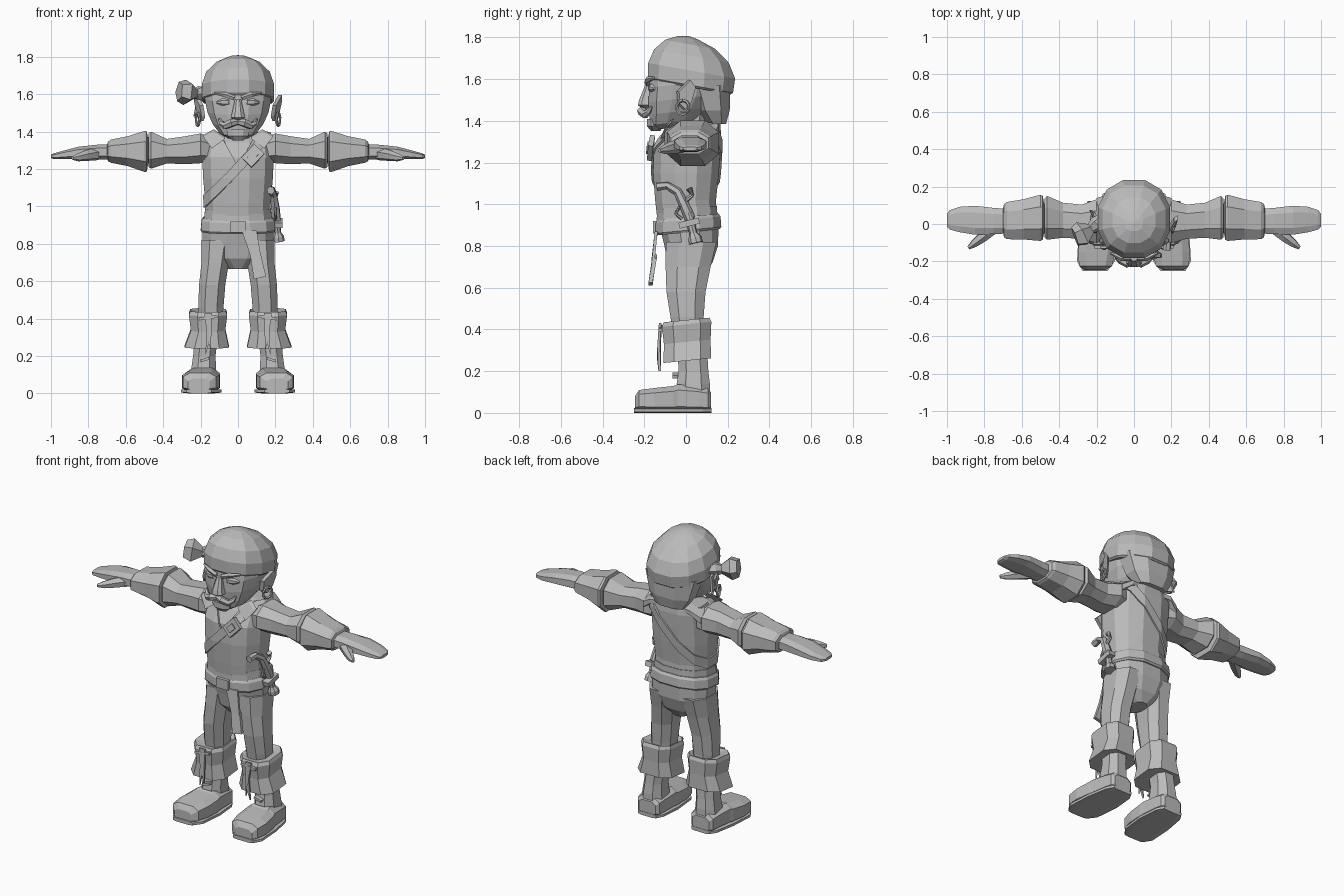
import bpy, bmesh, math
from mathutils import Vector, Matrix

grey = bpy.data.materials.new("plain_grey")
grey.diffuse_color = (0.5, 0.5, 0.5, 1)


def finish(name, bm, mirror=False, shell=0):
    bmesh.ops.recalc_face_normals(bm, faces=bm.faces[:])
    me = bpy.data.meshes.new(name)
    bm.to_mesh(me)
    bm.free()
    me.materials.append(grey)
    ob = bpy.data.objects.new(name, me)
    bpy.context.collection.objects.link(ob)
    if shell:
        m = ob.modifiers.new("shell", 'SOLIDIFY')
        m.thickness, m.offset = shell, 1
    if mirror:
        ob.modifiers.new("mirror", 'MIRROR')
    return ob


def loft_bm(axis, rings, n=10, p=2.4, tilt=0, caps=True):
    """Rings are (position on axis, centre 1, centre 2, radius 1, radius 2)."""
    bm = bmesh.new()
    loops = []
    for t, c1, c2, r1, r2 in rings:
        loop = []
        for i in range(n):
            a = 2 * math.pi * (i + .5) / n
            u, v = (math.copysign(abs(f) ** (2 / p), f) for f in (math.cos(a), math.sin(a)))
            co = [c1 + r1 * u, c2 + r2 * v]
            co.insert(axis, t)
            co[2] += tilt * co[1]
            loop.append(bm.verts.new(co))
        loops.append(loop)
    for a, b in zip(loops, loops[1:]):
        for i in range(n):
            bm.faces.new((a[i], a[(i + 1) % n], b[(i + 1) % n], b[i]))
    if caps:
        bm.faces.new(loops[0])
        bm.faces.new(loops[-1])
    return bm


def loft(name, axis, rings, mirror=False, **kw):
    return finish(name, loft_bm(axis, rings, **kw), mirror)


def plate(name, pts, depth, mirror=False):
    """Flat polygon thickened along a vector."""
    bm = bmesh.new()
    f = bm.faces.new([bm.verts.new(q) for q in pts])
    ext = bmesh.ops.extrude_face_region(bm, geom=[f])["geom"]
    bmesh.ops.translate(bm, vec=depth, verts=[v for v in ext if isinstance(v, bmesh.types.BMVert)])
    bm.faces.ensure_lookup_table()
    return finish(name, bm, mirror)


def tube(name, path, n=6, mirror=False):
    """Tapering tube along (x, y, z, radius) points."""
    bm = bmesh.new()
    P = [Vector(q[:3]) for q in path]
    loops = []
    for i, q in enumerate(path):
        d = (P[min(i + 1, len(P) - 1)] - P[max(i - 1, 0)]).normalized()
        s = d.cross(Vector((0.31, 0.2, 0.93))).normalized()
        w = d.cross(s)
        loops.append([bm.verts.new(P[i] + q[3] * (math.cos(k * math.tau / n) * s + math.sin(k * math.tau / n) * w))
                      for k in range(n)])
    for a, b in zip(loops, loops[1:]):
        for k in range(n):
            bm.faces.new((a[k], a[(k + 1) % n], b[(k + 1) % n], b[k]))
    bm.faces.new(loops[0])
    bm.faces.new(loops[-1])
    return finish(name, bm, mirror)


def box(name, loc, size, rot=(0, 0, 0), mirror=False):
    bm = bmesh.new()
    bmesh.ops.create_cube(bm, size=1)
    r = Matrix.Rotation(rot[2], 4, 'Z') @ Matrix.Rotation(rot[1], 4, 'Y') @ Matrix.Rotation(rot[0], 4, 'X')
    bmesh.ops.transform(bm, matrix=Matrix.Translation(loc) @ r @ Matrix.Diagonal((*size, 1)), verts=bm.verts)
    return finish(name, bm, mirror)


# Torso, with an open-necked vest shell over it
TORSO = [(.93, 0, .005, .165, .135), (1.02, 0, -.002, .168, .138), (1.15, 0, 0, .18, .15),
         (1.26, 0, .005, .185, .152), (1.34, 0, .03, .185, .13), (1.385, 0, .055, .16, .1)]
loft("torso", 2, TORSO, n=12)
bm = loft_bm(2, TORSO, n=12, caps=False)
slope = {s: Vector((s * .88, 0, -.47)).normalized() for s in (-1, 1)}
for s in (-1, 1):
    bmesh.ops.bisect_plane(bm, geom=bm.verts[:] + bm.edges[:] + bm.faces[:],
                           plane_co=(0, 0, 1.21), plane_no=slope[s])
gone = [f for f in bm.faces if f.calc_center_median().y < 0 and
        all((f.calc_center_median() - Vector((0, 0, 1.21))).dot(slope[s]) < 0 for s in slope)]
bmesh.ops.delete(bm, geom=gone, context='FACES')
finish("vest", bm, shell=.012)
plate("collar_flap", [(.07, -.105, 1.36), (.13, -.075, 1.4), (.185, -.1, 1.37), (.14, -.125, 1.31)],
      (0, .02, .012), True)
loft("vest_shoulder", 0, [(.07, .055, 1.375, .1, .025), (.14, .05, 1.37, .115, .03),
                          (.2, .045, 1.33, .1, .04)], True, n=8)

# Shoulder strap and buckle
bm = loft_bm(2, TORSO, n=12, caps=False)
no = Vector((.74, 0, -.68))
for off in (-.024, .024):
    bmesh.ops.bisect_plane(bm, geom=bm.verts[:] + bm.edges[:] + bm.faces[:], plane_co=Vector((0, 0, 1.206)) + no * off,
                           plane_no=no, clear_inner=off < 0, clear_outer=off > 0)
finish("shoulder_strap", bm, shell=.022)
box("strap_buckle", (.08, -.168, 1.27), (.1, .024, .075), (-.2, -.8, .1))
box("strap_buckle_centre", (.08, -.178, 1.27), (.05, .02, .035), (-.2, -.8, .1))

# Waist wrap, belt and hips
loft("vest_hem", 2, [(.93, 0, .005, .185, .15), (.985, 0, .005, .182, .148)], n=12, tilt=.05)
loft("belt", 2, [(.865, 0, .012, .198, .155), (.875, 0, .012, .205, .162), (.925, 0, .01, .2, .16),
                 (.94, 0, .01, .19, .15)], n=12, tilt=.1)
box("belt_buckle", (0, -.148, .89), (.085, .02, .06))
loft("hips", 2, [(.665, 0, .02, .05, .07), (.72, 0, .02, .15, .11), (.8, 0, .025, .195, .132),
                 (.89, 0, .015, .195, .145)], n=12)

# Trousers, boots
loft("trouser_leg", 2, [(.38, .145, .01, .065, .078), (.46, .145, .005, .072, .085), (.58, .138, 0, .075, .1),
                        (.7, .122, .01, .078, .115), (.82, .11, .025, .09, .13)], True, n=8)
loft("boot_cuff", 2, [(.25, .167, .006, .125, .12), (.34, .16, .006, .097, .118), (.425, .16, .003, .108, .125),
                      (.445, .16, .003, .1, .115), (.435, .15, .005, .07, .085)], True, n=8, p=3, tilt=.1)
loft("boot_shaft", 2, [(.05, .185, .04, .08, .082), (.14, .183, .035, .07, .085), (.2, .18, .036, .064, .076),
                       (.3, .17, .03, .066, .076)], True, n=8)
loft("boot_foot", 1, [(-.245, .21, .045, .06, .035), (-.225, .205, .06, .092, .052), (-.15, .2, .062, .105, .06),
                      (-.06, .192, .066, .1, .066), (-.04, .19, .07, .095, .07), (.06, .186, .065, .085, .065),
                      (.105, .185, .06, .078, .06), (.12, .185, .055, .06, .045)], True, n=8, p=3.4)
loft("boot_sole", 1, [(-.25, .208, .012, .07, .012), (-.2, .204, .012, .105, .012), (-.05, .192, .012, .108, .012),
                      (.08, .186, .012, .09, .012), (.122, .185, .012, .065, .012)], True, n=8, p=4)
plate("cuff_lace", [(.14, -.118, .43), (.18, -.118, .43), (.168, -.125, .33), (.175, -.12, .2),
                    (.155, -.128, .27), (.145, -.12, .22)], (0, -.012, 0), True)
box("cuff_tie", (.16, -.122, .405), (.1, .018, .016), (0, .15, 0), True)
box("ankle_lace", (.178, -.05, .18), (.05, .03, .014), (0, .3, 0), True)

# Sleeves and flared cuffs
loft("sleeve", 0, [(.14, .02, 1.3, .1, .07), (.2, .015, 1.31, .125, .085), (.28, .012, 1.3, .098, .08),
                   (.38, .02, 1.295, .1, .07), (.465, .033, 1.3, .125, .106), (.478, .033, 1.3, .11, .095),
                   (.482, .025, 1.3, .06, .05)], True, n=8)
loft("sleeve_cuff", 0, [(.478, .03, 1.295, .07, .06), (.488, .033, 1.293, .125, .115), (.5, .033, 1.293, .132, .117),
                        (.59, .025, 1.295, .115, .085), (.68, .018, 1.295, .106, .066), (.695, .018, 1.293, .095, .056),
                        (.7, .018, 1.293, .07, .04)], True, n=8)

# Hands
loft("hand", 0, [(.68, .015, 1.29, .07, .042), (.75, .016, 1.29, .074, .042), (.85, .02, 1.287, .082, .034),
                 (.93, .024, 1.276, .072, .024), (.985, .022, 1.268, .055, .016), (1, .02, 1.267, .035, .009)],
     True, n=8, p=2.8)
tube("thumb", [(.75, -.02, 1.28, .034), (.81, -.07, 1.272, .03), (.855, -.105, 1.262, .022),
               (.885, -.128, 1.258, .01)], mirror=True)

# Head, neck and hair
loft("neck", 2, [(1.26, 0, .0, .09, .1), (1.36, 0, .02, .085, .08), (1.45, 0, .03, .085, .09)], n=8)
loft("head", 2, [(1.375, 0, -.06, .055, .09), (1.4, 0, -.05, .1, .125), (1.45, 0, -.03, .14, .15),
                 (1.51, 0, -.01, .168, .175), (1.58, 0, 0, .183, .182), (1.66, 0, .01, .18, .185)],
     n=12, tilt=.12)
loft("back_hair", 2, [(1.385, 0, .15, .1, .045), (1.45, 0, .13, .145, .085), (1.57, 0, .11, .18, .11)], n=8)

# Head scarf with a side knot
loft("head_scarf", 2, [(1.565, 0, .02, .187, .2), (1.575, 0, .022, .198, .21), (1.645, 0, .027, .2, .215),
                       (1.715, 0, .026, .175, .185), (1.77, 0, .02, .118, .125), (1.8, 0, .01, .05, .05),
                       (1.808, 0, .01, .01, .01)], n=12, tilt=-.18, p=2.2)
tube("scarf_knot", [(-.17, .03, 1.6, .03), (-.2, .0, 1.605, .042), (-.235, -.03, 1.6, .026)])
tube("scarf_tail", [(-.22, -.02, 1.6, .022), (-.275, -.055, 1.61, .072), (-.315, -.07, 1.615, .055)], n=5)
plate("scarf_end", [(-.19, .0, 1.59), (-.205, .06, 1.58), (-.225, .075, 1.48), (-.205, .025, 1.5)], (-.014, 0, 0))

# Ears and earrings
plate("ear", [(.175, -.04, 1.48), (.185, -.045, 1.54), (.215, .01, 1.595), (.215, .035, 1.56), (.2, .015, 1.49),
              (.185, -.015, 1.455)], (.02, .012, 0), True)
ring = [(.215 + .01 * math.sin(k), -.015 + .03 * math.sin(k), 1.465 + .034 * math.cos(k), .008)
        for k in (i * math.tau / 10 for i in range(11))]
tube("earring", ring, n=5, mirror=True)

# Face
loft("nose", 2, [(1.46, 0, -.185, .02, .025), (1.475, 0, -.195, .042, .038), (1.5, 0, -.195, .034, .032),
                 (1.57, 0, -.178, .018, .02)], n=8)
loft("eye", 0, [(.03, -.158, 1.555, .012, .006), (.05, -.163, 1.557, .02, .02), (.085, -.158, 1.557, .02, .02),
                (.115, -.145, 1.555, .012, .006)], True, n=8)
tube("eyebrow", [(.02, -.185, 1.578, .014), (.07, -.182, 1.598, .015), (.125, -.155, 1.605, .007)],
     n=5, mirror=True)
tube("moustache", [(0, -.2, 1.452, .016), (.035, -.212, 1.446, .023), (.07, -.195, 1.43, .02),
                   (.09, -.18, 1.445, .014), (.1, -.165, 1.468, .005)], mirror=True)
loft("chin", 2, [(1.352, 0, -.145, .03, .025), (1.375, 0, -.15, .06, .04), (1.41, 0, -.15, .065, .04)], n=8)

# Hanging sash end
plate("sash_upper", [(.02, -.15, .87), (.1, -.15, .87), (.125, -.165, .72), (.065, -.165, .74)], (0, .014, 0))
plate("sash_lower", [(.062, -.16, .76), (.123, -.16, .74), (.15, -.18, .625), (.085, -.18, .61)], (0, .02, 0))

# Pistol tucked in the belt
tube("pistol_grip", [(.175, -.14, 1.085, .022), (.18, -.09, 1.09, .019), (.19, -.04, 1.06, .021),
                     (.2, -.005, .99, .025), (.205, .02, .93, .026)])
tube("pistol_barrel", [(.205, .01, .96, .022), (.212, .035, .86, .019), (.214, .042, .84, .032),
                       (.215, .048, .815, .034)], n=8)
tube("pistol_hammer", [(.2, -.01, 1.01, .012), (.2, .03, 1.045, .011), (.205, .015, 1.075, .016)])
tube("pistol_trigger", [(.2, -.03, .99, .009), (.2, -.05, .955, .008), (.2, -.02, .93, .008)])
box("pistol_loop", (.2, .015, .91), (.075, .1, .03), (.25, 0, 0))
